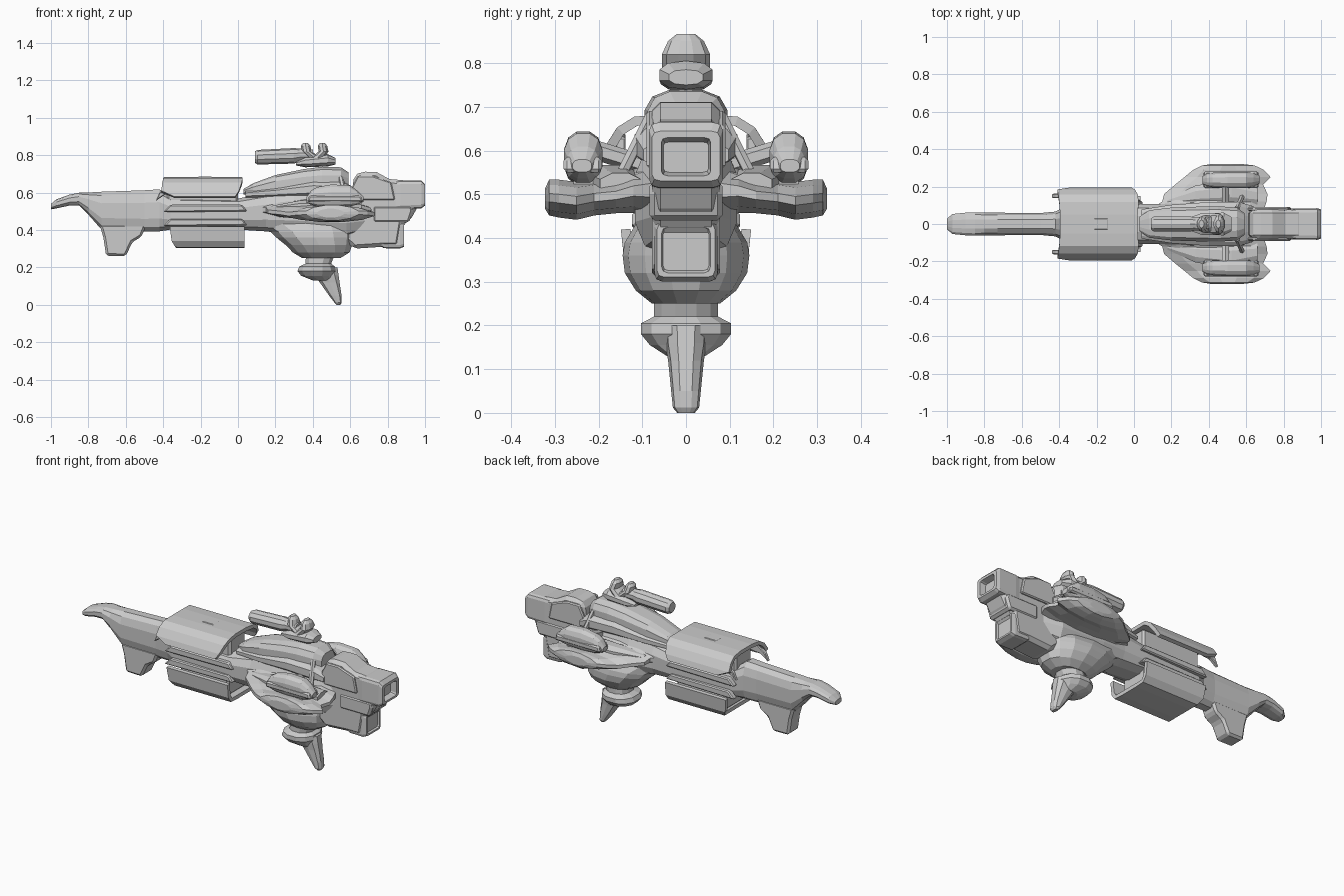
import bpy, bmesh, math
from mathutils import Vector


def finish(name, bm, mirror=False, bevel=0, thick=0):
    bmesh.ops.recalc_face_normals(bm, faces=bm.faces)
    me = bpy.data.meshes.new(name)
    bm.to_mesh(me)
    bm.free()
    ob = bpy.data.objects.new(name, me)
    bpy.context.collection.objects.link(ob)
    if thick:
        m = ob.modifiers.new("thick", 'SOLIDIFY')
        m.thickness, m.offset = thick, 0
    if mirror:
        m = ob.modifiers.new("mirror", 'MIRROR')
        m.use_axis = (False, True, False)
        m.use_mirror_merge = False
    if bevel:
        m = ob.modifiers.new("bevel", 'BEVEL')
        m.width, m.segments = bevel, 1
    return ob


def loft(name, axis, sections, n=12, e=2.0, mirror=False):
    """Skin rounded sections (position, a0, a1, b0, b1) along an axis."""
    bm = bmesh.new()
    rings = []
    for p, a0, a1, b0, b1 in sections:
        ring = []
        for i in range(n):
            t = 2 * math.pi * (i + 0.5) / n
            c, s = math.cos(t), math.sin(t)
            a = (a0 + a1) / 2 + (a1 - a0) / 2 * math.copysign(abs(c) ** (2 / e), c)
            b = (b0 + b1) / 2 + (b1 - b0) / 2 * math.copysign(abs(s) ** (2 / e), s)
            co = [a, b]
            co.insert(axis, p)
            ring.append(bm.verts.new(co))
        rings.append(ring)
    for r, q in zip(rings, rings[1:]):
        for i in range(n):
            j = (i + 1) % n
            bm.faces.new((r[i], r[j], q[j], q[i]))
    bm.faces.new(rings[0])
    bm.faces.new(rings[-1])
    return finish(name, bm, mirror)


def loft_x(name, sections, **k):
    """Symmetric loft along x from (x, z_low, z_high, half_width)."""
    return loft(name, 0, [(x, -w, w, lo, hi) for x, lo, hi, w in sections], **k)


def prism(name, pts, w, bevel=0.012, y=0, mirror=False):
    """Extrude an x-z side profile across y."""
    bm = bmesh.new()
    f = bm.faces.new([bm.verts.new((x, y - w, z)) for x, z in pts])
    r = bmesh.ops.extrude_face_region(bm, geom=[f])
    bmesh.ops.translate(bm, vec=(0, 2 * w, 0),
                        verts=[v for v in r["geom"] if isinstance(v, bmesh.types.BMVert)])
    return finish(name, bm, mirror, bevel)


def sheet(name, half, thick):
    """Bent plate: half section rows (y, z, x_start, x_end), mirrored about y=0."""
    rows = [(-y, z, a, b) for y, z, a, b in reversed(half)] + half
    bm = bmesh.new()
    vs = [[bm.verts.new((a + (b - a) * t, y, z)) for t in (0, .1, .9, 1)]
          for y, z, a, b in rows]
    for r, q in zip(vs, vs[1:]):
        for i in range(3):
            bm.faces.new((r[i], r[i + 1], q[i + 1], q[i]))
    return finish(name, bm, thick=thick)


def strut(name, p, q, r):
    p, q = Vector(p), Vector(q)
    bm = bmesh.new()
    bmesh.ops.create_cone(bm, cap_ends=True, segments=6, radius1=r, radius2=r, depth=(q - p).length)
    rot = (q - p).to_track_quat('Z', 'Y').to_matrix().to_4x4()
    rot.translation = (p + q) / 2
    bm.transform(rot)
    return finish(name, bm, mirror=True)


# Main hull with drooping nose
loft_x("hull", [(-1, .51, .54, .03), (-.97, .515, .565, .055), (-.9, .53, .59, .062),
                (-.85, .53, .6, .064), (-.8, .48, .602, .063), (-.73, .4, .607, .062),
                (-.5, .39, .615, .06), (-.42, .39, .62, .068), (-.36, .4, .58, .1),
                (0, .4, .57, .11), (.15, .39, .6, .11), (.3, .37, .63, .12),
                (.58, .35, .63, .12), (.68, .38, .6, .08)], n=12, e=2.8)
prism("chin_fin", [(-.74, .43), (-.72, .36), (-.705, .262), (-.6, .26), (-.565, .335),
                   (-.515, .365), (-.49, .43)], .05)

# Armour clamps around the middle
sheet("upper_armour", [(.05, .672, -.395, .02), (.115, .667, -.4, .025), (.15, .645, -.405, .02),
                       (.175, .605, -.41, .005), (.185, .575, -.34, -.015)], .022)
prism("armour_prong", [(-.44, .555), (-.42, .6), (-.37, .64), (-.3, .63), (-.3, .6), (-.39, .59)],
      .012, .004, y=.15, mirror=True)
prism("armour_hatch", [(-.23, .67), (-.21, .686), (-.14, .686), (-.13, .67)], .03, .004)
prism("armour_pillar", [(-.38, .52), (-.38, .665), (0, .665), (0, .52)], .075)
sheet("lower_armour", [(.06, .315, -.33, .035), (.11, .317, -.335, .035),
                       (.13, .345, -.355, .035), (.138, .42, -.365, .035)], .022)
prism("lower_mount", [(-.32, .32), (-.32, .46), (0, .46), (0, .32)], .09)
for i, z in enumerate((.44, .515)):
    prism(f"side_rib_{i}", [(-.4, z - .02), (-.36, z + .02), (.02, z + .02), (.05, z - .015)],
          .018, .006, y=.105, mirror=True)

# Dorsal hump and its collar
loft_x("dorsal_hump", [(.03, .59, .62, .04), (.08, .58, .65, .075), (.2, .58, .695, .09),
                       (.35, .58, .727, .095), (.45, .58, .74, .097), (.55, .58, .737, .09),
                       (.59, .6, .71, .06)], n=12, e=3)
loft_x("hump_collar", [(.04, .57, .61, .08), (.2, .57, .63, .105), (.4, .57, .665, .12),
                       (.56, .56, .665, .12), (.63, .56, .62, .1)], n=12, e=3)

# Side wings, their upper ridges and pods
loft("wing", 1, [(.06, .05, .7, .43, .59), (.12, .14, .72, .455, .56), (.16, .15, .725, .455, .54),
                 (.21, .21, .7, .45, .535), (.25, .26, .74, .44, .53), (.29, .31, .7, .445, .535),
                 (.313, .36, .65, .45, .535), (.322, .42, .57, .465, .515)],
     n=12, e=1.8, mirror=True)
loft("wing_ridge", 0, [(.18, .1, .14, .5, .53), (.33, .1, .21, .5, .56), (.52, .1, .24, .5, .57),
                       (.66, .1, .2, .5, .55)], n=8, mirror=True)
loft("pod", 0, [(.365, .215, .255, .545, .575), (.39, .2, .27, .535, .61), (.42, .195, .275, .525, .63),
                (.5, .19, .28, .52, .645), (.6, .19, .28, .525, .64), (.64, .2, .272, .535, .61),
                (.67, .215, .26, .55, .58)], n=12, e=2.5, mirror=True)
prism("pod_lip", [(.37, .55), (.38, .585), (.655, .585), (.67, .55)], .044, .008, y=.236, mirror=True)
loft("pod_pylon", 0, [(.46, .2, .26, .5, .56), (.6, .2, .26, .5, .56)], n=8, mirror=True)
strut("pod_strut", (.49, .22, .605), (.49, .09, .565), .022)
strut("pod_brace", (.55, .08, .68), (.58, .15, .54), .014)

# Stern with two hollow exhausts
prism("stern_core", [(.53, .6), (.61, .6), (.62, .69), (.66, .712), (.74, .71), (.81, .672), (.9, .665),
                     (.97, .54), (.92, .45), (.88, .43), (.86, .31), (.77, .31), (.62, .3), (.53, .38)],
      .078, .02)
loft_x("upper_exhaust", [(.82, .5, .66, .075), (.87, .51, .665, .083), (.98, .515, .665, .085),
                         (1, .53, .645, .078), (1, .542, .63, .057), (.965, .55, .62, .052)], n=12, e=9)
loft_x("lower_exhaust", [(.74, .33, .45, .07), (.78, .302, .455, .074), (.865, .3, .445, .073),
                         (.888, .31, .435, .067), (.888, .32, .425, .056), (.878, .325, .42, .053)],
       n=12, e=9)
prism("stern_band", [(.72, .44), (.72, .53), (.93, .53), (.935, .5), (.915, .44)], .084)
prism("stern_rail", [(.6, .56), (.61, .63), (.64, .69), (.72, .69), (.82, .655), (.84, .56)],
      .01, .006, y=.08, mirror=True)

# Belly turret: bowl, collar and slanted fin
loft("belly_bowl", 2, [(.44, .08, .64, -.11, .11), (.39, .17, .63, -.14, .14), (.36, .2, .625, -.145, .145),
                       (.32, .25, .615, -.14, .14), (.28, .29, .6, -.115, .115),
                       (.25, .34, .55, -.078, .078)], n=14, e=2.2)
loft("belly_collar", 2, [(.27, .36, .52, -.076, .076), (.22, .36, .5, -.076, .076),
                         (.205, .325, .52, -.106, .106), (.18, .315, .525, -.106, .106),
                         (.155, .335, .51, -.085, .085), (.13, .4, .5, -.045, .045)], n=12, e=2.3)
loft("belly_fin", 2, [(.2, .37, .535, -.05, .05), (.16, .4, .54, -.048, .048), (.12, .435, .545, -.041, .041),
                      (.05, .485, .555, -.034, .034), (.012, .515, .555, -.03, .03),
                      (0, .527, .548, -.02, .02)], n=10, e=2.6)

# Top gun: lobed head and long barrel
loft_x("gun_base", [(.31, .745, .765, .04), (.36, .735, .79, .06), (.48, .74, .805, .063),
                    (.52, .75, .785, .04)], n=10, e=2.5)
for tag, base, top, w in (("front", .435, .36, .045), ("rear", .4, .45, .055)):
    loft(f"gun_lobe_{tag}", 2, [(.76, base - .045, base + .05, -w, w),
                                (.82, top - .02, top + .035, -w, w),
                                (.85, top - .025, top + .028, -w * .75, w * .75),
                                (.866, top - .012, top + .014, -.022, .022)], n=10)
loft_x("gun_barrel", [(.09, .76, .82, .03), (.105, .75, .828, .042), (.3, .755, .838, .042),
                      (.33, .765, .835, .036), (.4, .77, .83, .036)], n=10)
